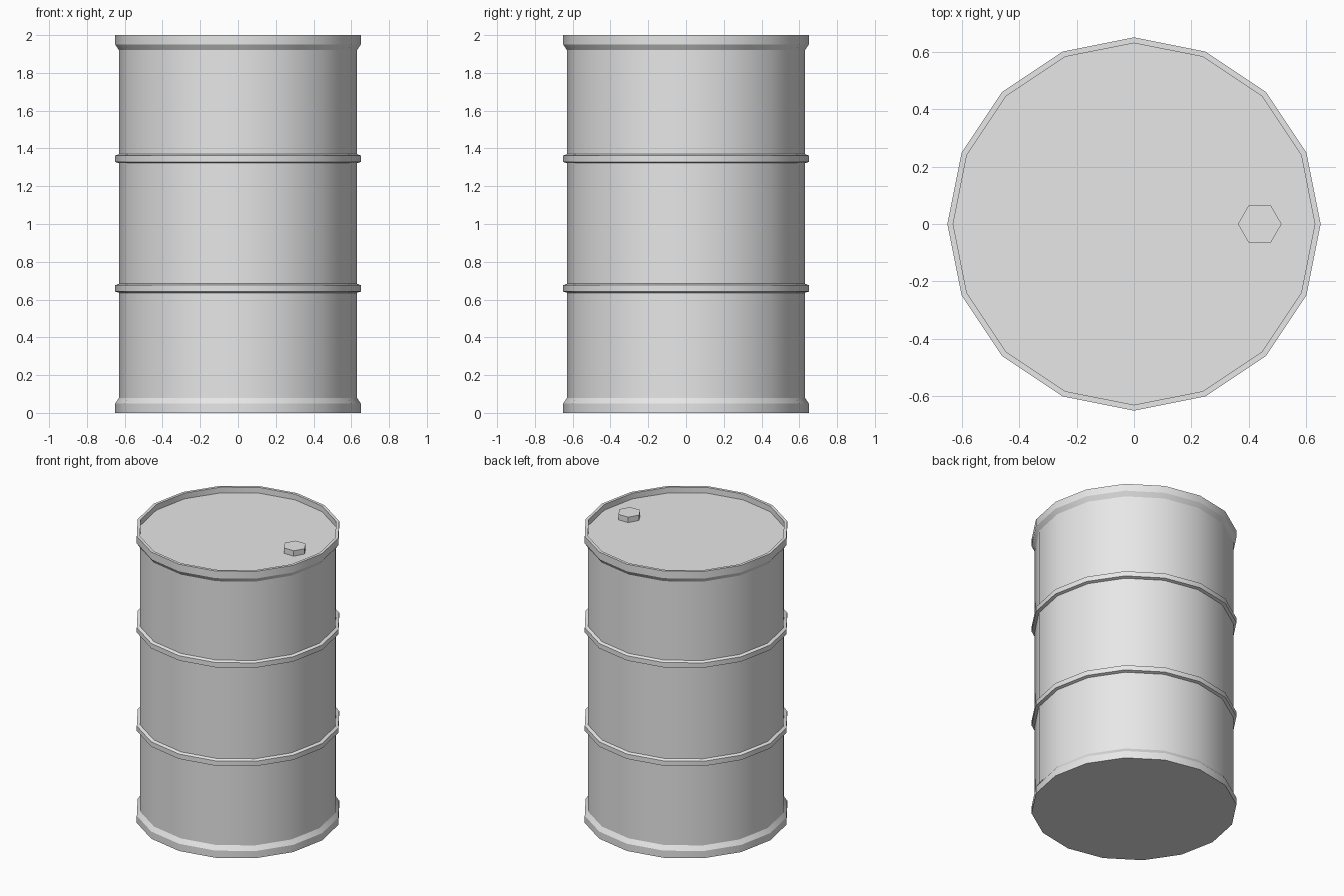
import bpy
import bmesh
from math import cos, sin, pi, radians

cube = bpy.data.objects.get("Cube")
if cube:
    bpy.data.objects.remove(cube, do_unlink=True)

SIDES = 16
BODY, RIM = 0.63, 0.65      # wall radius and hoop/rim radius

steel = bpy.data.materials.new("grey_steel")
steel.use_nodes = True
steel.diffuse_color = (0.8, 0.8, 0.8, 1)
steel.node_tree.nodes["Principled BSDF"].inputs["Base Color"].default_value = (0.8, 0.8, 0.8, 1)


def lathe(name, profile, sides, centre_x=0.0):
    """Spin a (radius, z) profile listed bottom to top and cap both ends."""
    bm = bmesh.new()
    rings = []
    for r, z in profile:
        angles = [2 * pi * i / sides for i in range(sides)]
        rings.append([bm.verts.new((centre_x + r * cos(a), r * sin(a), z)) for a in angles])
    for low, high in zip(rings, rings[1:]):
        for i in range(sides):
            j = (i + 1) % sides
            bm.faces.new((low[i], low[j], high[j], high[i]))
    bm.faces.new(rings[0][::-1])
    bm.faces.new(rings[-1])
    mesh = bpy.data.meshes.new(name)
    bm.to_mesh(mesh)
    bm.free()
    mesh.materials.append(steel)
    obj = bpy.data.objects.new(name, mesh)
    bpy.context.collection.objects.link(obj)
    bpy.ops.object.select_all(action='DESELECT')
    obj.select_set(True)
    bpy.context.view_layer.objects.active = obj
    bpy.ops.object.shade_smooth_by_angle(angle=radians(30))
    return obj


def hoop(z):
    """Chamfered rolling hoop around the wall, centred at height z."""
    return [(BODY, z - 0.024), (RIM, z - 0.018), (RIM, z + 0.016), (BODY, z + 0.024)]


# Drum: flared foot, two hoops, flared rim and a recessed lid
foot = [(RIM, 0), (RIM, 0.05), (BODY, 0.08)]
rim = [(BODY, 1.92), (RIM, 1.95), (RIM, 2.0), (BODY, 2.0), (BODY, 1.96)]
lathe("drum_body", foot + hoop(0.66) + hoop(1.346) + rim, SIDES)

# Hexagonal filler cap on the lid
lathe("filler_cap", [(0.076, 1.96), (0.076, 1.998)], 6, centre_x=0.438)
